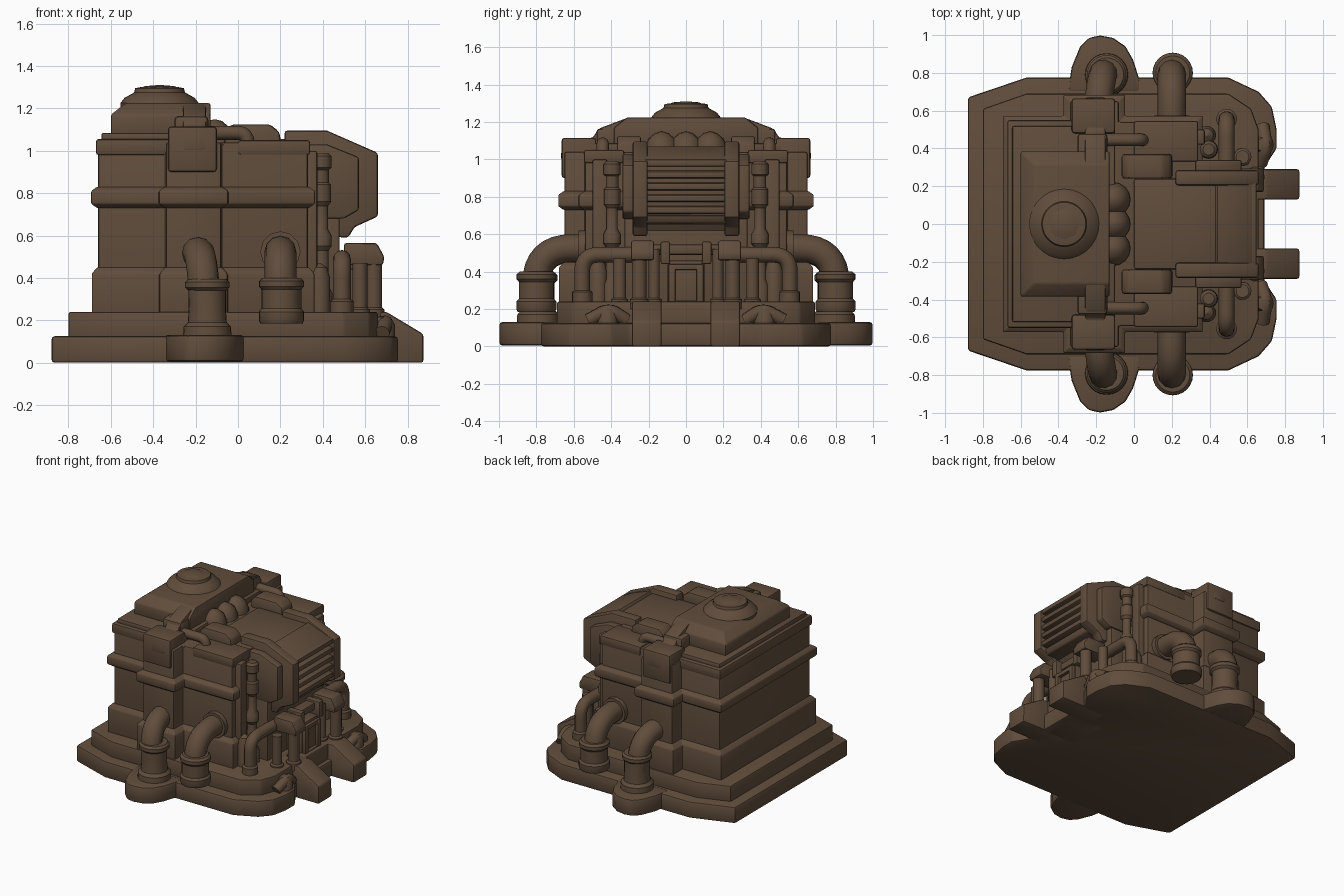
import bpy, bmesh, math
from mathutils import Vector

if "Cube" in bpy.data.objects:
    bpy.data.objects.remove(bpy.data.objects["Cube"])

brown = bpy.data.materials.new("dark brown")
brown.diffuse_color = (0.118, 0.074, 0.045, 1)
brown.use_nodes = True
brown.node_tree.nodes["Principled BSDF"].inputs["Base Color"].default_value = brown.diffuse_color


def finish(name, bm, bevel=0.012):
    bmesh.ops.recalc_face_normals(bm, faces=bm.faces)
    if bevel:
        edges = [e for e in bm.edges if e.calc_face_angle(0) > 0.45]
        bmesh.ops.bevel(bm, geom=edges, offset=bevel, segments=2, profile=0.5, affect='EDGES', clamp_overlap=True)
    me = bpy.data.meshes.new(name)
    bm.to_mesh(me)
    bm.free()
    for p in me.polygons:
        p.use_smooth = True
    me.set_sharp_from_angle(angle=math.radians(32))
    me.materials.append(brown)
    ob = bpy.data.objects.new(name, me)
    bpy.context.collection.objects.link(ob)
    return ob


def skin(name, rings, bevel=0.012):
    """Closed solid through matching rings of 3D points."""
    bm = bmesh.new()
    vs = [[bm.verts.new(p) for p in r] for r in rings]
    n = len(vs[0])
    for a, b in zip(vs, vs[1:]):
        for i in range(n):
            bm.faces.new((a[i], a[(i + 1) % n], b[(i + 1) % n], b[i]))
    bm.faces.new(vs[0][::-1])
    bm.faces.new(vs[-1])
    return finish(name, bm, bevel)


def slab(name, pts, z0, z1, bevel=0.012):      # xy outline raised in z
    return skin(name, [[(x, y, z) for x, y in pts] for z in (z0, z1)], bevel)


def side(name, pts, y0, y1, bevel=0.012):      # xz profile extruded in y
    return skin(name, [[(x, y, z) for x, z in pts] for y in (y0, y1)], bevel)


def front(name, pts, x0, x1, bevel=0.012):     # yz profile extruded in x
    return skin(name, [[(x, y, z) for y, z in pts] for x in (x0, x1)], bevel)


def rect(x0, x1, y0, y1):
    return [(x0, y0), (x1, y0), (x1, y1), (x0, y1)]


def box(name, x0, x1, y0, y1, z0, z1, bevel=0.012):
    return slab(name, rect(x0, x1, y0, y1), z0, z1, bevel)


def lathe(name, cx, cy, prof, n=24):           # profile of (radius, z)
    return skin(name, [[(cx + r * math.cos(2 * math.pi * i / n), cy + r * math.sin(2 * math.pi * i / n), z)
                        for i in range(n)] for r, z in prof], 0)


def pipe(name, pts, radius, bend=0.1):         # tube with rounded corners
    pts = [Vector(p) for p in pts]
    path = [pts[0]]
    for a, b, c in zip(pts, pts[1:], pts[2:]):
        s, e = b + (a - b).normalized() * bend, b + (c - b).normalized() * bend
        for i in range(9):
            t = i / 8
            path.append(s * (1 - t) ** 2 + b * (2 * t * (1 - t)) * 1.0 + e * t ** 2)
    path.append(pts[-1])
    cu = bpy.data.curves.new(name, 'CURVE')
    cu.dimensions = '3D'
    cu.bevel_depth, cu.bevel_resolution, cu.use_fill_caps = radius, 4, True
    sp = cu.splines.new('POLY')
    sp.points.add(len(path) - 1)
    for p, v in zip(sp.points, path):
        p.co = (*v, 1)
    sp.use_smooth = True
    cu.materials.append(brown)
    bpy.context.collection.objects.link(bpy.data.objects.new(name, cu))


def mirrored(half):                            # outline symmetric about y = 0
    return half + [(x, -y) for x, y in reversed(half)]


# Stepped base
slab("lower_base", mirrored([(-.88, .67), (-.57, .775), (.5, .775), (.66, .7), (.73, .62), (.755, .5),
                             (.755, .4), (.69, .3)]), 0, .125, .015)
slab("upper_base", mirrored([(-.8, .61), (-.57, .69), (.5, .69), (.62, .61), (.66, .5), (.66, .3)]), .1, .24)
box("front_step", .4, .65, -.15, .15, 0, .215)


# Main body, plinth and belt share one outline
def body(d):
    return mirrored([(-.66 - d, .54 + d), (-.34 - d, .54 + d), (-.34 - d, .65 + d),
                     (-.08 + d, .65 + d), (-.08 + d, .54 + d), (.33 + d, .54 + d)])


slab("main_body", body(0), .2, 1.04)
skin("plinth", [[(x, y, z) for x, y in body(d)] for z, d in ((.2, .03), (.42, .03), (.45, .005))], .006)
skin("belt", [[(x, y, z) for x, y in body(d)] for z, d in ((.73, .005), (.75, .033), (.81, .033), (.83, .005))], .006)
slab("body_cornice", rect(-.67, -.3, -.55, .55), .98, 1.055)

# Rear roof and dome
box("roof_step", -.645, -.1, -.52, .52, 1.04, 1.085)
skin("roof_cap", [[(x, y, z) for x, y in rect(-.6 + d, -.13, -.385 + d, .385 - d)]
                  for z, d in ((1.07, 0), (1.17, 0), (1.225, .07))], .01)
lathe("roof_dome", -.37, 0, [(.185, 1.2), (.185, 1.225), (.165, 1.25), (.12, 1.275), (.115, 1.295), (.09, 1.3)], 28)
lathe("dome_cap", -.37, 0, [(.115, 1.285), (.07, 1.305), (.01, 1.31)], 8)

# Arch beam over the roof
arch = [(.67, 1.0), (.66, 1.11), (.5, 1.115), (.465, 1.165), (.32, 1.22)]
front("arch_beam", arch + [(-y, z) for y, z in reversed(arch)], -.26, -.15)
for y in (-.13, 0, .13):
    lathe("roof_bulge", -.11, y, [(.095, .98), (.09, 1.06), (.07, 1.11), (.035, 1.14), (.005, 1.148)], 16)

# Front hood with louvres
box("front_core", .3, .48, -.33, .33, .2, .8)
side("hood", [(.0, .95), (.0, 1.055), (.42, 1.055), (.61, .98), (.61, .72), (.5, .66), (.46, .58), (.3, .58)], -.24, .24)
for i in range(5):
    z = .73 + i * .063
    side("louvre", [(.58, z - .024), (.648, z - .018), (.648, z + .016), (.58, z + .024)], -.22, .22, .006)
side("louvre_top", [(.42, 1.03), (.44, 1.07), (.64, .995), (.62, .96)], -.22, .22, .006)
side("hood_lip", [(.5, .65), (.6, .66), (.62, .7), (.5, .72)], -.22, .22, .008)

# Paired parts
for s, tag in ((1, "left"), (-1, "right")):
    # base side bulge and front ramp
    slab(tag + "_base_lobe", [(x, s * y) for x, y in ((-.35, .7), (-.33, .83), (-.285, .94), (-.24, .985), (-.18, .998), (-.11, .985),
         (-.045, .94), (-.005, .87), (.03, .76), (.03, .7))], .005, .13, .015)
    side(tag + "_ramp", [(.5, 0), (.5, .24), (.7, .24), (.875, .135), (.875, 0)], s * .13, s * .29)
    # side buttress
    box(tag + "_buttress", -.33, -.1, *sorted((s * .48, s * .665)), .9, 1.115, .015)
    box(tag + "_arch_shoulder", -.3, -.14, *sorted((s * .3, s * .48)), 1.05, 1.165, .02)
    # large side pipes with collars
    pipe(tag + "_rear_pipe", [(-.2, s * .55, .52), (-.17, s * .8, .52), (-.15, s * .8, .15)], .075, .19)
    lathe(tag + "_rear_collar", -.145, s * .79, [(.115, .11), (.112, .17), (.092, .19), (.088, .25), (.088, .34),
          (.104, .355), (.104, .38), (.09, .395)])
    pipe(tag + "_front_pipe", [(.2, s * .5, .525), (.2, s * .8, .525), (.2, s * .8, .3)], .075, .19)
    lathe(tag + "_front_collar", .205, s * .8, [(.1, .185), (.107, .2), (.107, .24), (.094, .255), (.094, .345),
          (.106, .36), (.106, .385), (.09, .4)])
    pipe(tag + "_wall_flange", [(.2, s * .53, .525), (.2, s * .575, .525)], .095)
    # roof vents and small roof pipe
    side(tag + "_roof_vent", [(-.065, 1.0), (-.065, 1.09), (-.03, 1.125), (.15, 1.125), (.195, 1.09), (.21, 1.0)],
         s * .24, s * .37, .015)
    pipe(tag + "_roof_pipe", [(-.15, s * .445, 1.085), (.045, s * .445, 1.085), (.045, s * .445, 1.0)], .033, .05)
    box(tag + "_roof_rim", .0, .34, *sorted((s * .33, s * .545)), .98, 1.05)
    # hood cheeks
    side(tag + "_cheek", [(.22, .95), (.22, 1.095), (.42, 1.095), (.66, .99), (.66, .69), (.55, .64), (.52, .59), (.35, .6)],
         s * .205, s * .285)
    side(tag + "_outer_cheek", [(.25, .8), (.25, 1.03), (.42, 1.03), (.57, .97), (.57, .72), (.5, .68), (.35, .68)],
         s * .27, s * .34)
    # tall upright pipe with collars
    lathe(tag + "_upright", .395, s * .395, [(.05, .2), (.05, .33), (.033, .36), (.033, .53), (.047, .55), (.047, .6),
          (.03, .63), (.03, .74), (.044, .76), (.044, .84), (.034, .85), (.034, .91), (.046, .92), (.046, .975), (.03, .99)], 16)
    box(tag + "_corner_post", .3, .375, *sorted((s * .42, s * .5)), .2, 1.0)
    lathe(tag + "_corner_tank", .385, s * .47, [(.05, .2), (.05, .4), (.035, .45), (.005, .47)], 16)
    # front railing pipes and posts
    pipe(tag + "_rail_pipe", [(.49, s * .25, .49), (.49, s * .555, .49), (.49, s * .555, .2)], .042, .09)
    lathe(tag + "_rail_foot", .49, s * .555, [(.055, .2), (.055, .29), (.042, .3)], 16)
    for x, y, r, h in ((.575, .355, .035, .47), (.64, .25, .04, .48), (.58, .17, .03, .52)):
        lathe(tag + "_rail_post", x, s * y, [(r + .012, .2), (r + .012, .25), (r, .26), (r, h)], 14)
    side(tag + "_rail_block", [(.5, .46), (.5, .565), (.655, .565), (.69, .5), (.685, .46)], s * .17, s * .295)
    # small hose on the base corner
    pipe(tag + "_base_hose", [(.67, s * .32, .14), (.7, s * .41, .2), (.68, s * .52, .14)], .036, .05)
    lathe(tag + "_hose_plug", .685, s * .42, [(.055, .1), (.055, .18), (.035, .215), (.005, .22)], 14)

# Centre control panel and cross rail
box("panel", .45, .605, -.1, .1, .2, .46)
for y in (-.075, .075):
    box("panel_frame_side", .59, .63, y - .018, y + .018, .215, .44, .006)
for z in (.23, .425):
    box("panel_frame_bar", .59, .628, -.085, .085, z - .016, z + .016, .006)
box("cross_rail", .5, .58, -.18, .18, .49, .545)
for y in (-.11, .11):
    box("cross_rail_clip", .5, .62, y - .025, y + .025, .44, .56, .008)
